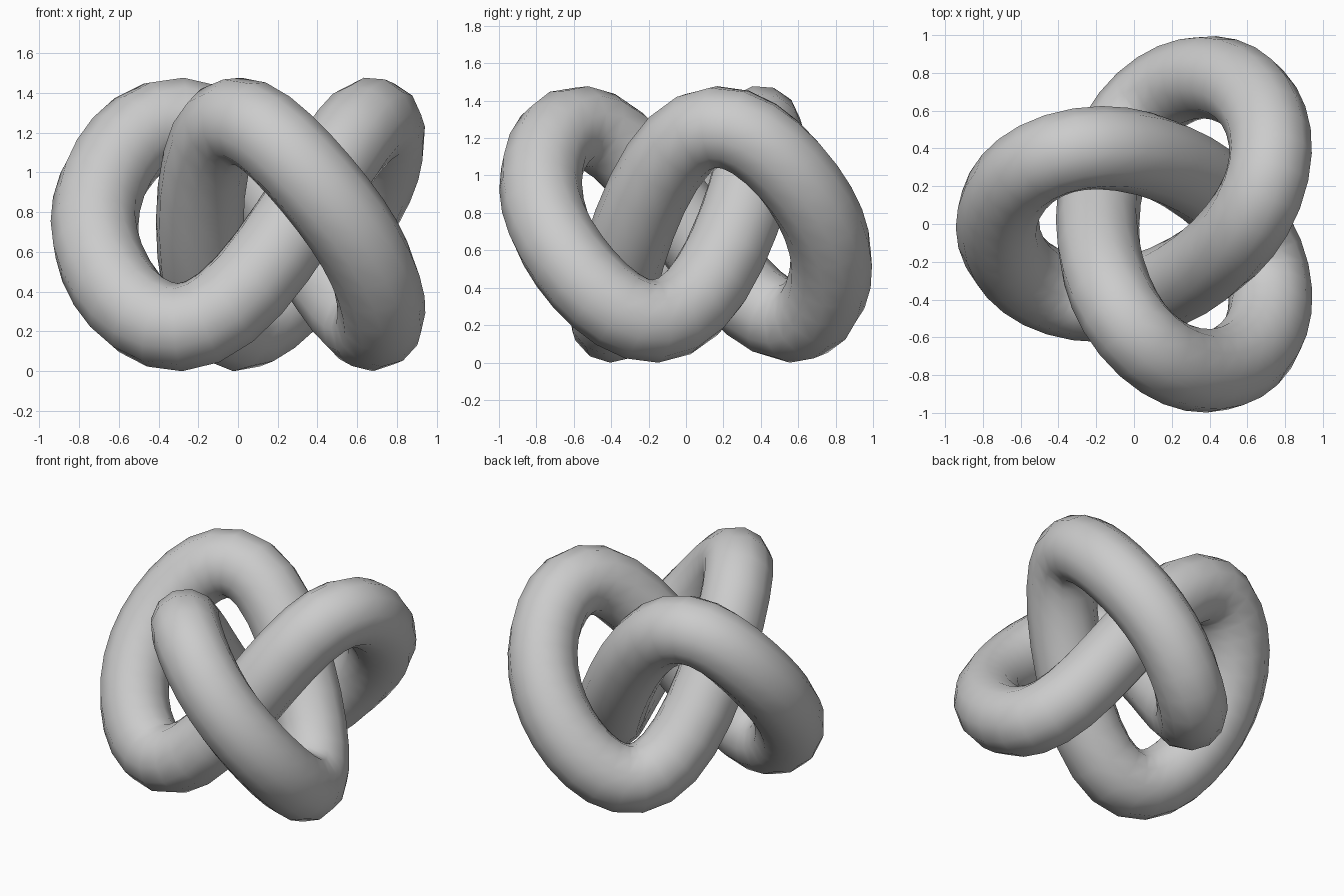
import bpy
from math import sin, cos, tau

if "Cube" in bpy.data.objects:
    bpy.data.objects.remove(bpy.data.objects["Cube"])

SEGMENTS = 72      # steps along the knot
SCALE = 0.265      # size of the plan curve
LOBE = 2.2         # strength of the three lobes
HEIGHT = 0.505     # vertical swing of the centreline
RADIUS = 0.222     # tube radius


def knot_point(t):
    """Centreline of a trefoil knot, one lobe pointing to -x."""
    x = -SCALE * (cos(t) + LOBE * cos(2 * t)) + 0.125
    y = SCALE * (LOBE * sin(2 * t) - sin(t))
    z = HEIGHT * (sin(3 * t) - 0.125 * sin(6 * t)) + 0.74
    return x, y, z


# Closed centreline with a round 12-sided bevel
curve = bpy.data.curves.new("knot_tube", 'CURVE')
curve.dimensions = '3D'
curve.twist_mode = 'MINIMUM'
curve.bevel_depth = RADIUS
curve.bevel_resolution = 4
spline = curve.splines.new('POLY')
spline.points.add(SEGMENTS - 1)
for i, p in enumerate(spline.points):
    p.co = (*knot_point(tau * i / SEGMENTS), 1.0)
spline.use_cyclic_u = True
spline.use_smooth = True

# Turn the tube into a smooth mesh
knot = bpy.data.objects.new("knot_tube", curve)
bpy.context.collection.objects.link(knot)
bpy.context.view_layer.objects.active = knot
knot.select_set(True)
bpy.ops.object.convert(target='MESH')
bpy.ops.object.shade_smooth()
